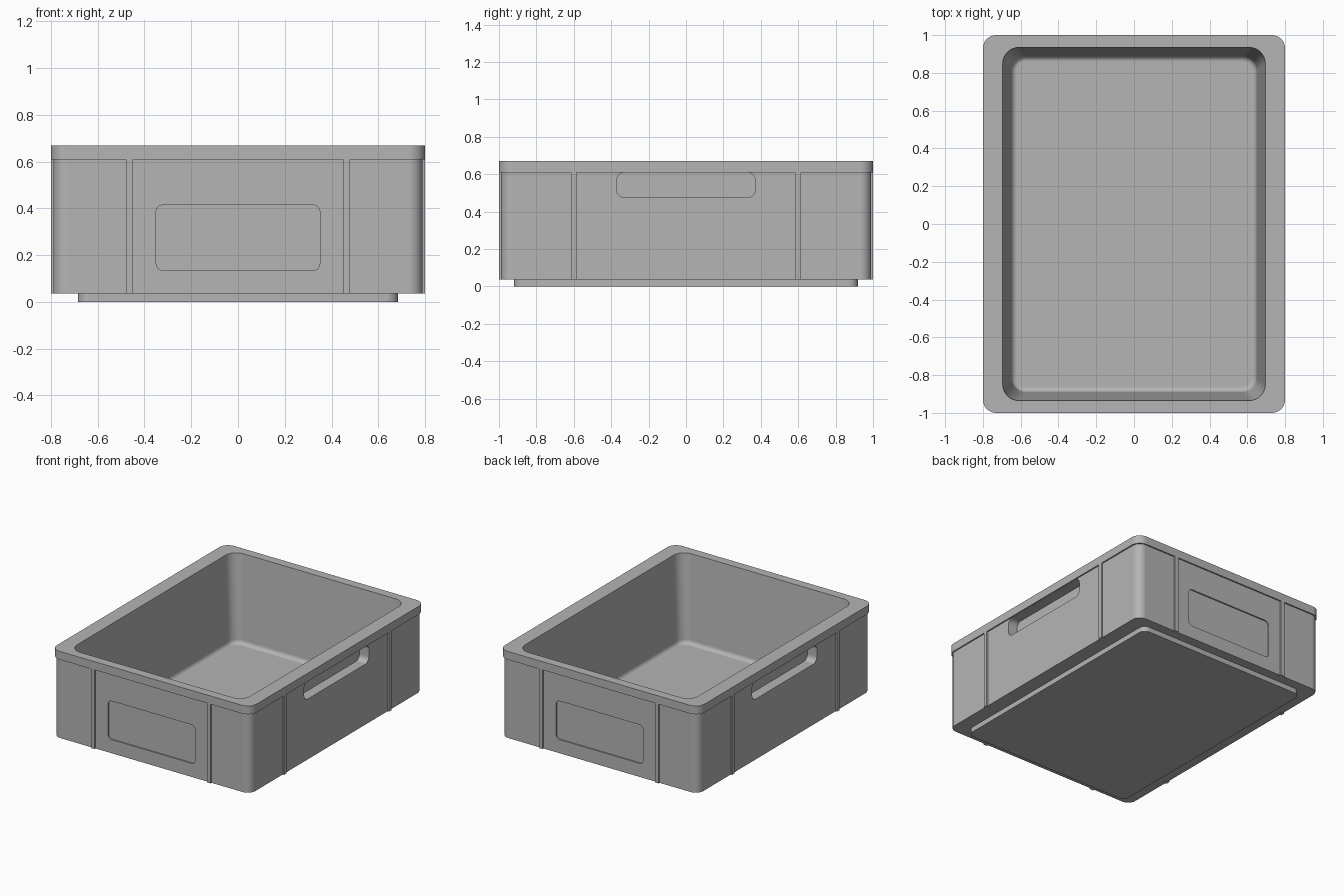
import bpy, bmesh, math
from mathutils import Matrix, Vector

old = bpy.data.objects.get("Cube")
if old:
    bpy.data.objects.remove(old, do_unlink=True)

grey = bpy.data.materials.new("grey plastic")
grey.use_nodes = True
colour = (0.46, 0.46, 0.46, 1)
grey.diffuse_color = colour
grey.node_tree.nodes["Principled BSDF"].inputs["Base Color"].default_value = colour

SEGMENTS = 8


def rounded_ring(hx, hy, r, z):
    """Points of a rounded rectangle, counter-clockwise."""
    points = []
    for i, (sx, sy) in enumerate([(1, 1), (-1, 1), (-1, -1), (1, -1)]):
        for k in range(SEGMENTS + 1):
            a = math.pi / 2 * (i + k / SEGMENTS)
            points.append(Vector((sx * (hx - r) + r * math.cos(a),
                                  sy * (hy - r) + r * math.sin(a), z)))
    return points


def loft(name, rings, matrix=Matrix()):
    bm = bmesh.new()
    loops = [[bm.verts.new(p) for p in rounded_ring(*ring)] for ring in rings]
    for low, high in zip(loops, loops[1:]):
        for i in range(len(low)):
            j = (i + 1) % len(low)
            bm.faces.new((low[i], low[j], high[j], high[i]))
    bm.faces.new(loops[0][::-1])
    bm.faces.new(loops[-1])
    bm.transform(matrix)
    bmesh.ops.recalc_face_normals(bm, faces=bm.faces)
    mesh = bpy.data.meshes.new(name)
    bm.to_mesh(mesh)
    bm.free()
    mesh.materials.append(grey)
    obj = bpy.data.objects.new(name, mesh)
    bpy.context.collection.objects.link(obj)
    return obj


def activate(obj):
    bpy.ops.object.select_all(action='DESELECT')
    obj.select_set(True)
    bpy.context.view_layer.objects.active = obj


def cut_pocket(target, half_width, z_low, z_high, r, wall, depth, turn):
    """Sink a rounded pocket into the wall that faces the turned front."""
    matrix = (Matrix.Rotation(turn, 4, 'Z')
              @ Matrix.Translation((0, 0, (z_low + z_high) / 2))
              @ Matrix.Rotation(math.pi / 2, 4, 'X'))
    half = (z_high - z_low) / 2
    cutter = loft("pocket_cutter", [(half_width, half, r, wall - depth),
                                    (half_width, half, r, wall + 0.05)], matrix)
    cutter.hide_render = True
    activate(target)
    mod = target.modifiers.new("pocket", 'BOOLEAN')
    mod.operation = 'DIFFERENCE'
    mod.solver = 'EXACT'
    mod.object = cutter
    bpy.ops.object.modifier_apply(modifier=mod.name)
    bpy.data.objects.remove(cutter, do_unlink=True)


# Crate shell: foot, outer wall, rim, tapered inner wall, floor fillet
rings = [(0.685, 0.92, 0.05, 0), (0.685, 0.92, 0.05, 0.037),
         (0.79, 0.99, 0.06, 0.037), (0.79, 0.99, 0.06, 0.61),
         (0.8, 1.0, 0.07, 0.61), (0.8, 1.0, 0.07, 0.67),
         (0.695, 0.935, 0.085, 0.67)]
fillet = 0.03
for k in range(6):
    a = math.pi / 2 * k / 5
    inset = fillet * (1 - math.cos(a))
    rings.append((0.65 - inset, 0.89 - inset, 0.075 - inset,
                  0.04 + fillet * (1 - math.sin(a))))
crate = loft("crate_shell", rings)

for side in (0, 1):
    # Hand grips on the long sides, shallow label panels on the ends
    cut_pocket(crate, 0.37, 0.475, 0.609, 0.04, 0.79, 0.075,
               math.pi * (side + 0.5))
    cut_pocket(crate, 0.35, 0.135, 0.415, 0.03, 0.99, 0.01, math.pi * side)

activate(crate)
bpy.ops.object.shade_smooth_by_angle(angle=math.radians(30))
weighted = crate.modifiers.new("even shading", 'WEIGHTED_NORMAL')
weighted.keep_sharp = True


def rib(name, centre, size):
    bpy.ops.mesh.primitive_cube_add(size=1, location=centre)
    obj = bpy.context.object
    obj.name = name
    obj.scale = size
    bpy.ops.object.transform_apply(location=False, rotation=False, scale=True)
    obj.data.materials.append(grey)


# Vertical ribs, flush with the rim
low, high = 0.036, 0.611
mid, tall = (low + high) / 2, high - low
for s in (-1, 1):
    for t in (-1, 1):
        rib("end_rib", (s * 0.465, t * 0.985, mid), (0.03, 0.03, tall))
        rib("side_rib", (s * 0.785, t * 0.6, mid), (0.03, 0.03, tall))
